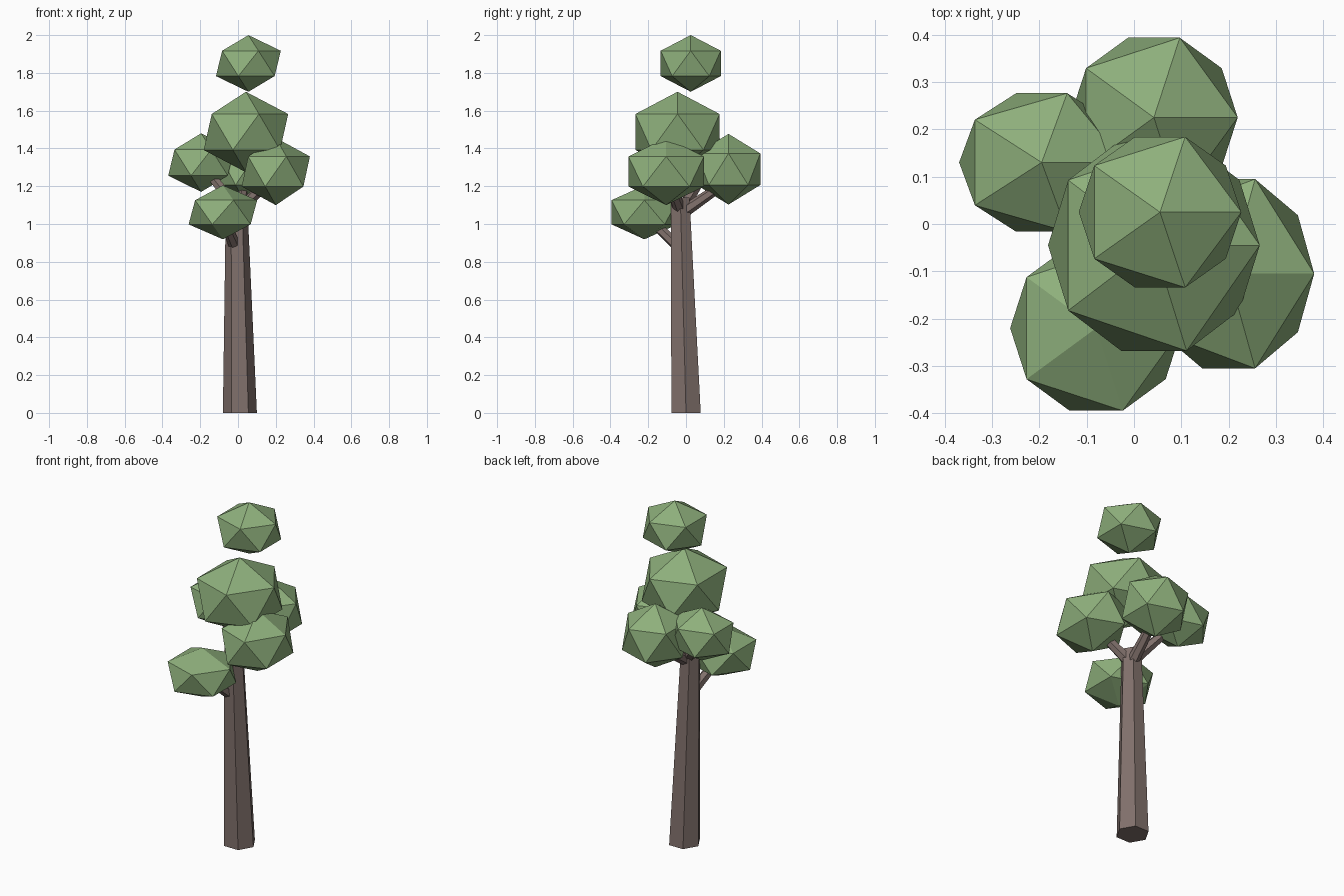
import bpy
from mathutils import Vector

if "Cube" in bpy.data.objects:
    bpy.data.objects.remove(bpy.data.objects["Cube"])


def material(name, rgb):
    m = bpy.data.materials.new(name)
    m.diffuse_color = (*rgb, 1)
    m.use_nodes = True
    m.node_tree.nodes["Principled BSDF"].inputs["Base Color"].default_value = m.diffuse_color
    return m


BARK = material("bark", (0.22, 0.165, 0.15))
LEAF = material("leaf", (0.27, 0.43, 0.20))


def limb(name, start, end, r1, r2, sides=6):
    # Tapered prism; rings stay level for the trunk, turned for branches
    a, b = Vector(start), Vector(end)
    d = b - a
    upright = d.normalized().z > 0.95
    rot = None if upright else d.to_track_quat('Z', 'Y')
    bpy.ops.mesh.primitive_cone_add(vertices=sides, radius1=r1, radius2=r2, depth=d.length)
    o = bpy.context.object
    o.name = name
    half = d.length / 2
    for v in o.data.vertices:
        co = v.co
        if upright:
            t = co.z / (2 * half) + 0.5
            # hexagon corners on the x axis
            v.co = a.lerp(b, t) + Vector((co.y, -co.x, 0))
        else:
            v.co = a + rot @ Vector((co.x, co.y, co.z + half))
    o.data.materials.append(BARK)
    return o


def clump(name, centre, radii):
    # Squashed low-poly leaf ball
    bpy.ops.mesh.primitive_ico_sphere_add(subdivisions=1, radius=1, location=centre)
    o = bpy.context.object
    o.name = name
    o.scale = radii
    o.data.materials.append(LEAF)
    return o


# Leaning trunk
limb("trunk", (0.01, 0, 0), (-0.008, -0.03, 1.14), 0.09, 0.056)

# Branches reaching into the leaf clumps
limb("left_branch", (-0.005, -0.02, 1.08), (-0.17, 0.11, 1.29), 0.034, 0.024)
limb("back_branch", (0.0, -0.02, 1.06), (0.035, 0.2, 1.21), 0.034, 0.024)
limb("right_branch", (0.0, -0.03, 1.07), (0.17, -0.09, 1.23), 0.034, 0.024)
limb("low_branch", (-0.015, -0.04, 0.88), (-0.075, -0.19, 1.02), 0.032, 0.024)

# Leaf clumps
clump("top_leaves", (0.055, 0.025, 1.85), (0.192, 0.187, 0.15))
clump("crown_leaves", (0.042, -0.045, 1.487), (0.25, 0.262, 0.213))
clump("left_leaves", (-0.195, 0.13, 1.325), (0.195, 0.172, 0.155))
clump("back_leaves", (0.042, 0.225, 1.29), (0.198, 0.198, 0.187))
clump("right_leaves", (0.2, -0.105, 1.278), (0.202, 0.235, 0.178))
clump("low_leaves", (-0.08, -0.22, 1.062), (0.203, 0.205, 0.143))
